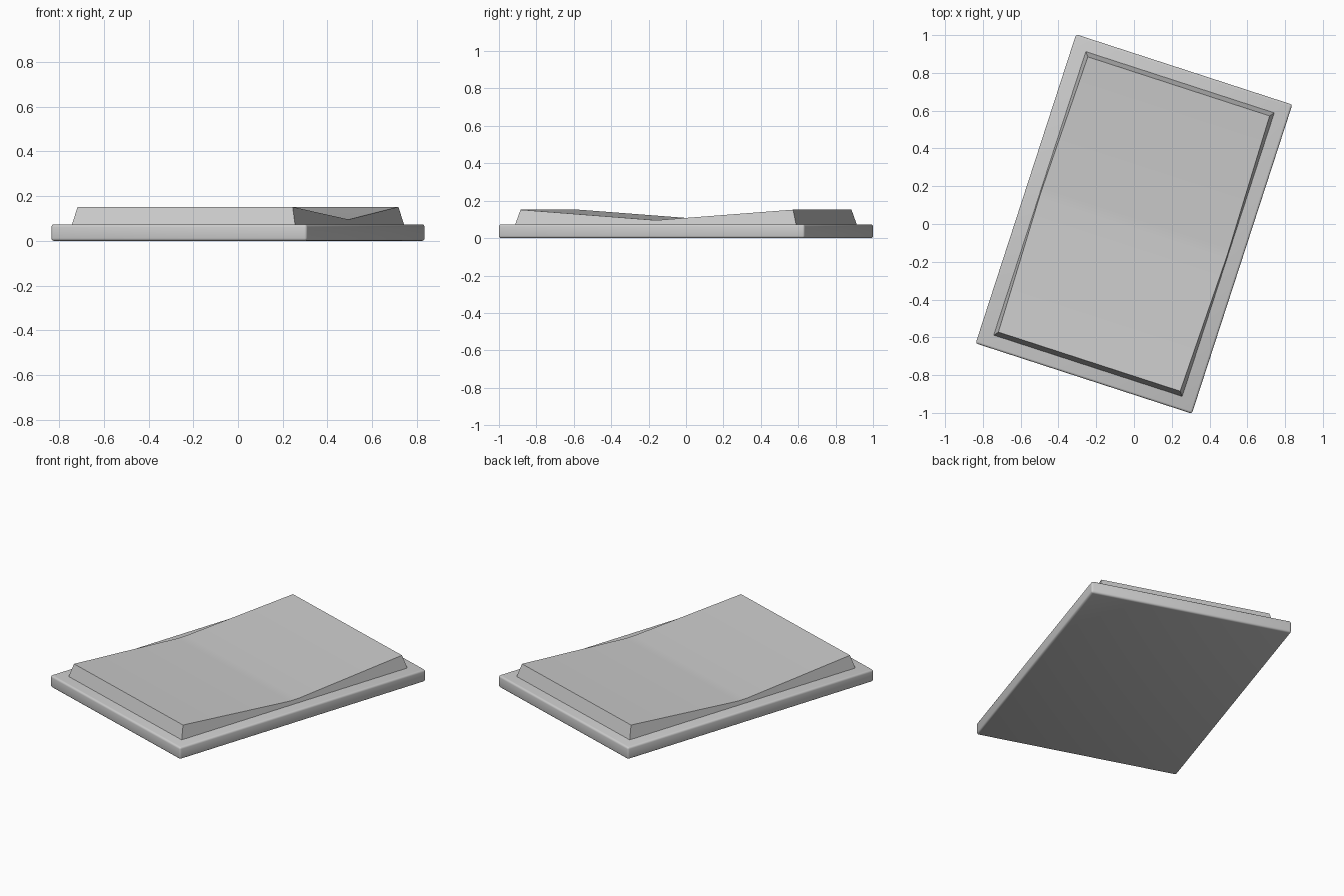
import bpy, bmesh, math

if "Cube" in bpy.data.objects:
    bpy.data.objects.remove(bpy.data.objects["Cube"])

TURN = math.radians(-18)   # whole switch is turned about z


def add_object(name, bm):
    bmesh.ops.recalc_face_normals(bm, faces=bm.faces[:])
    mesh = bpy.data.meshes.new(name)
    bm.to_mesh(mesh)
    bm.free()
    obj = bpy.data.objects.new(name, mesh)
    bpy.context.collection.objects.link(obj)
    obj.rotation_euler.z = TURN
    bpy.ops.object.select_all(action='DESELECT')
    obj.select_set(True)
    bpy.context.view_layer.objects.active = obj
    return obj


# Wall plate: rounded slab
bm = bmesh.new()
bmesh.ops.create_cube(bm, size=1)
for v in bm.verts:
    v.co.x *= 1.204
    v.co.y *= 1.720
    v.co.z = (v.co.z + 0.5) * 0.074
plate = add_object("wall_plate", bm)
bevel = plate.modifiers.new("rounded_edges", 'BEVEL')
bevel.width = 0.012
bevel.segments = 3
bpy.ops.object.modifier_apply(modifier=bevel.name)
bpy.ops.object.shade_smooth_by_angle(angle=math.radians(35))

# Rocker: tapered block with a shallow valley across the middle
# stations: (bottom y, top y, top half width, top z)
stations = [(-0.791, -0.766, 0.506, 0.152),
            (-0.030, -0.030, 0.520, 0.098),
            (0.030, 0.030, 0.520, 0.098),
            (0.791, 0.766, 0.506, 0.152)]
bm = bmesh.new()
rings = []
for yb, yt, w, z in stations:
    rings.append([bm.verts.new(p) for p in
                  ((-0.526, yb, 0.068), (0.526, yb, 0.068), (w, yt, z), (-w, yt, z))])
for a, b in zip(rings, rings[1:]):
    for i in range(4):
        j = (i + 1) % 4
        bm.faces.new((a[i], a[j], b[j], b[i]))
bm.faces.new(rings[0])
bm.faces.new(rings[-1])
add_object("rocker", bm)
bpy.ops.object.shade_smooth_by_angle(angle=math.radians(30))
